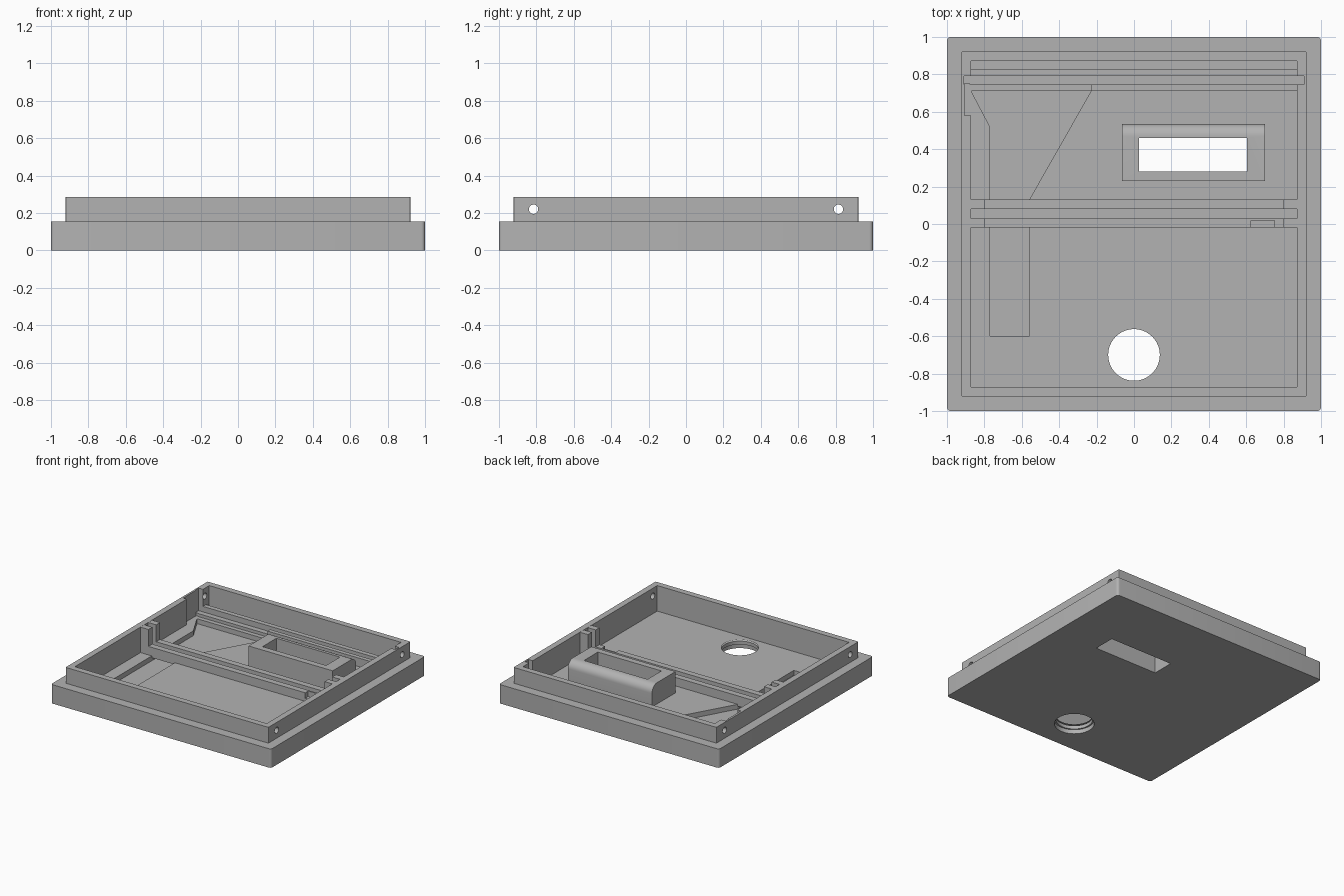
import bpy, bmesh, math

cube = bpy.data.objects.get("Cube")
if cube:
    bpy.data.objects.remove(cube, do_unlink=True)

GREY = bpy.data.materials.new("plain grey")
GREY.use_nodes = True
GREY.diffuse_color = (0.45, 0.45, 0.45, 1)
GREY.node_tree.nodes["Principled BSDF"].inputs["Base Color"].default_value = GREY.diffuse_color

FLOOR, BASE_TOP, RIM_TOP = 0.075, 0.155, 0.285
RAIL_TOP, SLOT_Z, OVER = 0.145, 0.10, 0.4
INNER, OUTER = 0.872, 0.922


def finish(name, bm):
    bmesh.ops.recalc_face_normals(bm, faces=bm.faces)
    mesh = bpy.data.meshes.new(name)
    bm.to_mesh(mesh)
    bm.free()
    mesh.materials.append(GREY)
    obj = bpy.data.objects.new(name, mesh)
    bpy.context.collection.objects.link(obj)
    return obj


def prism(name, points, z0, z1):
    """Upright prism over a plan outline."""
    bm = bmesh.new()
    face = bm.faces.new([bm.verts.new((x, y, z0)) for x, y in points])
    top = bmesh.ops.extrude_face_region(bm, geom=[face])["geom"]
    bmesh.ops.translate(bm, vec=(0, 0, z1 - z0),
                        verts=[v for v in top if isinstance(v, bmesh.types.BMVert)])
    return finish(name, bm)


def box(name, x0, x1, y0, y1, z0, z1):
    return prism(name, [(x0, y0), (x1, y0), (x1, y1), (x0, y1)], z0, z1)


def cone(name, r0, r1, depth, location, sides=64, axis="Z"):
    bm = bmesh.new()
    bmesh.ops.create_cone(bm, cap_ends=True, segments=sides,
                          radius1=r0, radius2=r1, depth=depth)
    obj = finish(name, bm)
    obj.location = location
    if axis == "X":
        obj.rotation_euler.y = math.pi / 2
    return obj


def round_edges(obj, radius, segments, rule):
    """Round the edges whose two end points satisfy the rule."""
    bm = bmesh.new()
    bm.from_mesh(obj.data)
    edges = [e for e in bm.edges if rule(e.verts[0].co, e.verts[1].co)]
    bmesh.ops.bevel(bm, geom=edges, offset=radius, segments=segments,
                    profile=0.5, affect="EDGES")
    bm.to_mesh(obj.data)
    bm.free()


def combine(target, other, operation="DIFFERENCE"):
    bpy.context.view_layer.update()
    mod = target.modifiers.new(other.name, "BOOLEAN")
    mod.operation, mod.solver, mod.object = operation, "EXACT", other
    bpy.context.view_layer.objects.active = target
    bpy.ops.object.modifier_apply(modifier=mod.name)
    bpy.data.objects.remove(other, do_unlink=True)


def upright(a, b):
    return abs(a.z - b.z) > 0.05


# Tray: wide base with a narrower rim, hollowed out
tray = box("tray", -1, 1, -1, 1, 0, BASE_TOP)
round_edges(tray, 0.02, 5, upright)
rim = box("rim", -OUTER, OUTER, -OUTER, OUTER, 0.03, RIM_TOP)
round_edges(rim, 0.005, 2, upright)
combine(tray, rim, "UNION")
combine(tray, box("pocket", -INNER, INNER, -INNER, INNER, FLOOR, OVER))

# Cable channel sunk in the floor, flaring towards the back
combine(tray, prism("channel", [(-0.77, -0.6), (-0.56, -0.6), (-0.56, 0.13),
                                (-0.23, 0.71), (-0.87, 0.71), (-0.77, 0.52)],
                    0.035, 0.09))

# Recesses in the side walls
combine(tray, box("panel_slot", -0.91, 0.91, 0.745, 0.79, SLOT_Z, OVER))
combine(tray, box("wall_recess", -0.905, -0.8, 0.58, 0.75, FLOOR, OVER))

# Round floor hole with a shallow countersink and a wider underside
combine(tray, cone("hole", 0.138, 0.138, 0.4, (0, -0.7, 0.05)))
combine(tray, cone("countersink", 0.138, 0.172, 0.012, (0, -0.7, FLOOR - 0.006)))
combine(tray, cone("underside_step", 0.15, 0.15, 0.07, (0, -0.7, 0)))

# Screw holes through both side walls
for y in (-0.815, 0.815):
    combine(tray, cone("screw_hole", 0.025, 0.025, 2.4, (0, y, 0.22), 24, "X"))

# Window frame with a rounded back edge
frame = box("window_frame", -0.065, 0.7, 0.23, 0.535, 0.06, 0.25)
round_edges(frame, 0.065, 8,
            lambda a, b: min(a.y, b.y) > 0.5 and min(a.z, b.z) > 0.2)
for part in (tray, frame):
    combine(part, box("opening", 0.027, 0.605, 0.28, 0.46, -0.1, OVER))

# Middle rail: low double ridge with tall posts at its ends
middle = box("middle_rail", -0.88, 0.88, -0.02, 0.13, 0.06, RIM_TOP - 0.001)
combine(middle, box("low_part", -0.8, 0.8, -0.1, 0.2, RAIL_TOP, OVER))
combine(middle, box("groove", -INNER, INNER, 0.03, 0.08, SLOT_Z, OVER))
combine(middle, box("notch", 0.625, 0.75, -0.1, 0.018, SLOT_Z, OVER))

# Back rail: double ridge, its front ridge shortened over the channel
back = box("back_rail", -0.88, 0.88, 0.71, 0.83, 0.05, RAIL_TOP)
combine(back, box("groove", -1, 1, 0.745, 0.79, SLOT_Z, OVER))
combine(back, box("short_side", -1, -0.23, 0.6, 0.746, FLOOR, OVER))

# Smooth the round parts, keep the edges crisp
bpy.ops.object.select_all(action="DESELECT")
for part in (tray, frame, middle, back):
    part.select_set(True)
bpy.context.view_layer.objects.active = tray
bpy.ops.object.shade_smooth_by_angle(angle=math.radians(20))
